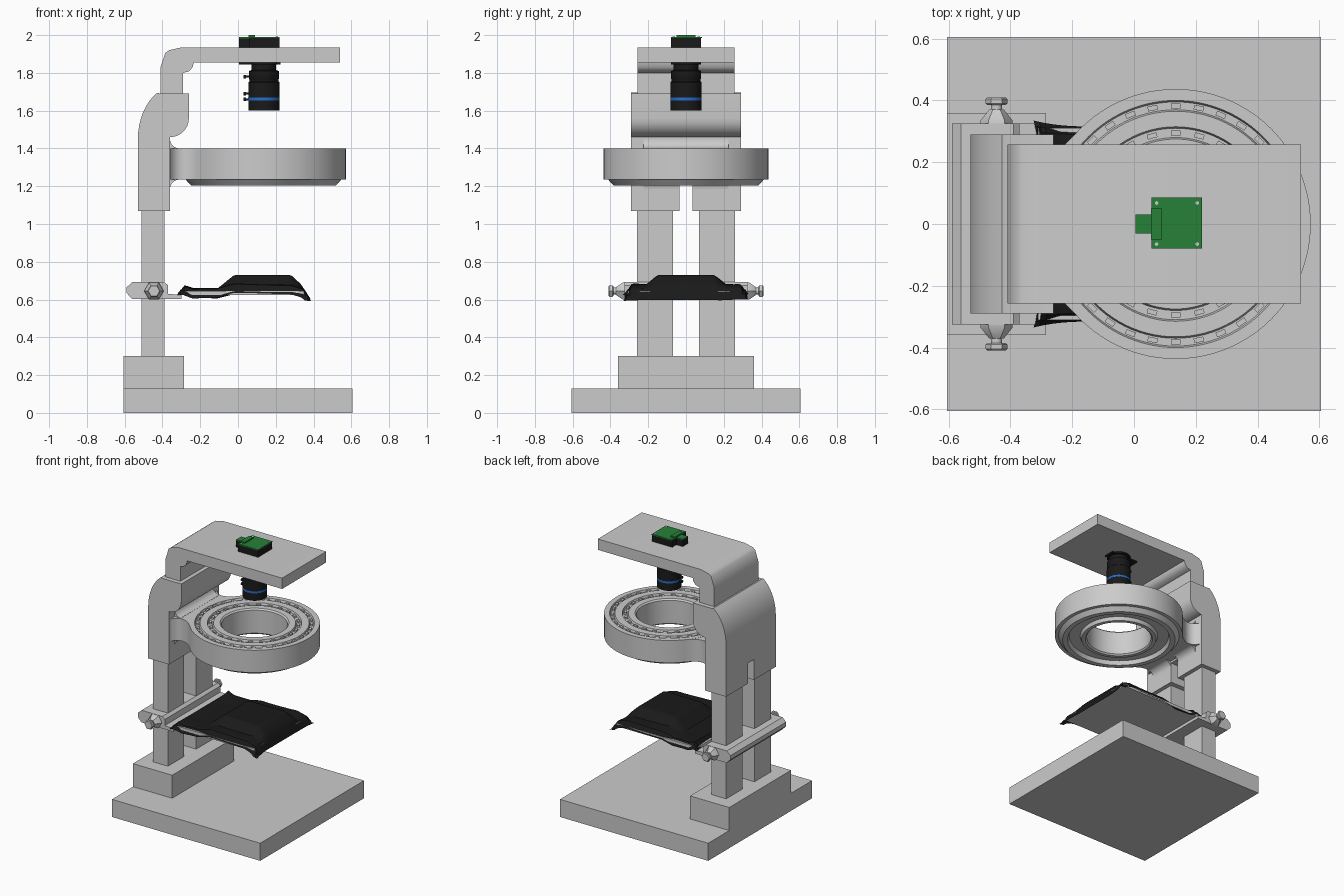
import bpy, bmesh
from math import sin, cos, pi, radians
from mathutils import Vector, Matrix

if "Cube" in bpy.data.objects:
    bpy.data.objects.remove(bpy.data.objects["Cube"])


def material(name, rgb):
    m = bpy.data.materials.new(name)
    m.diffuse_color = (*rgb, 1)
    m.use_nodes = True
    m.node_tree.nodes["Principled BSDF"].inputs["Base Color"].default_value = m.diffuse_color
    return m


BLACK = material("black", (0.01, 0.01, 0.01))
GREEN = material("green", (0.02, 0.22, 0.04))
BLUE = material("blue", (0.02, 0.15, 0.6))


def finish(name, bm, mat=None, smooth=True):
    bmesh.ops.recalc_face_normals(bm, faces=bm.faces)
    me = bpy.data.meshes.new(name)
    bm.to_mesh(me)
    bm.free()
    ob = bpy.data.objects.new(name, me)
    bpy.context.collection.objects.link(ob)
    if mat:
        me.materials.append(mat)
    if smooth:
        bpy.ops.object.select_all(action='DESELECT')
        ob.select_set(True)
        bpy.context.view_layer.objects.active = ob
        bpy.ops.object.shade_smooth_by_angle(angle=radians(35))
    return ob


def add_box(bm, x, y, z, turn=Matrix()):
    size = Matrix.Diagonal((x[1] - x[0], y[1] - y[0], z[1] - z[0], 1))
    mid = Matrix.Translation(((x[0] + x[1]) / 2, (y[0] + y[1]) / 2, (z[0] + z[1]) / 2))
    bmesh.ops.create_cube(bm, size=1, matrix=turn @ mid @ size)


def box(name, x, y, z, mat=None):
    bm = bmesh.new()
    add_box(bm, x, y, z)
    return finish(name, bm, mat, False)


def prism(name, pts, lo, hi, axis='y'):
    """Extrude an xz profile along y, or an xy profile along z."""
    bm = bmesh.new()
    f = bm.faces.new([bm.verts.new((a, lo, b) if axis == 'y' else (a, b, lo)) for a, b in pts])
    new = bmesh.ops.extrude_face_region(bm, geom=[f])['geom']
    shift = (0, hi - lo, 0) if axis == 'y' else (0, 0, hi - lo)
    bmesh.ops.translate(bm, vec=shift, verts=[v for v in new if isinstance(v, bmesh.types.BMVert)])
    return finish(name, bm)


def arc(cx, cz, rx, rz, a0, a1, n=8):
    return [(cx + rx * cos(radians(a0 + (a1 - a0) * i / n)),
             cz + rz * sin(radians(a0 + (a1 - a0) * i / n))) for i in range(n + 1)]


def lathe(name, prof, at, mat=None, n=64, turn=Matrix(), closed=False):
    """Revolve (radius, height) points; open profiles get end caps."""
    bm = bmesh.new()
    rings = [[bm.verts.new((r * cos(2 * pi * i / n), r * sin(2 * pi * i / n), z))
              for i in range(n)] for r, z in prof]
    pairs = list(zip(rings, rings[1:])) + ([(rings[-1], rings[0])] if closed else [])
    for a, b in pairs:
        for i in range(n):
            bm.faces.new((a[i], a[(i + 1) % n], b[(i + 1) % n], b[i]))
    if not closed:
        bm.faces.new(rings[0])
        bm.faces.new(rings[-1])
    bm.transform(Matrix.Translation(at) @ turn)
    return finish(name, bm, mat)


# base, plinth and the two posts
box("base", (-0.605, 0.605), (-0.605, 0.605), (0, 0.13))
box("plinth", (-0.605, -0.285), (-0.36, 0.36), (0.13, 0.30))
for s, side in ((-1, "front"), (1, "back")):
    box(side + "_post", (-0.51, -0.39), sorted((s * 0.07, s * 0.26)), (0.30, 1.25))

# column head with curved hood, slotted between the posts
head = prism("column_head",
             [(-0.36, 1.07), (-0.53, 1.07)] + arc(-0.33, 1.45, 0.20, 0.28, 180, 119)
             + [(-0.41, 1.69), (-0.26, 1.69)] + arc(-0.36, 1.56, 0.10, 0.10, 0, -90), -0.29, 0.29)
cutter = box("slot_cutter", (-0.6, -0.3), (-0.035, 0.035), (1.0, 1.22))
cutter.hide_render = True
mod = head.modifiers.new("slot", 'BOOLEAN')
mod.operation, mod.object, mod.solver = 'DIFFERENCE', cutter, 'EXACT'
bpy.context.view_layer.objects.active = head
bpy.ops.object.modifier_apply(modifier="slot")
bpy.data.objects.remove(cutter)

# neck joining the head to the light ring, with fillets above and below
half = [(-0.40, 0.285), (-0.36, 0.275), (-0.345, 0.25), (-0.32, 0.232), (-0.29, 0.227),
        (-0.26, 0.235), (-0.225, 0.256), (-0.197, 0.285), (-0.23, 0.20)]
prism("neck", half + [(-0.27, 0)] + [(x, -y) for x, y in reversed(half)], 1.235, 1.399, 'z')
prism("upper_fillet", [(-0.38, 1.39), (-0.38, 1.46)] + arc(-0.31, 1.45, 0.05, 0.05, 180, 270)
      + [(-0.31, 1.39)], -0.225, 0.225)
for s, side in ((-1, "front"), (1, "back")):
    prism(side + "_lower_fillet", [(-0.38, 1.24), (-0.38, 1.18)]
          + arc(-0.31, 1.185, 0.05, 0.05, 180, 90) + [(-0.31, 1.24)],
          *sorted((s * 0.04, s * 0.225)))

# upper arm carrying the camera
prism("camera_arm", [(-0.41, 1.69), (-0.41, 1.83), (-0.385, 1.905), (-0.365, 1.92), (-0.30, 1.935),
                     (0.54, 1.935), (0.54, 1.855), (-0.235, 1.855), (-0.24, 1.83),
                     (-0.26, 1.808), (-0.29, 1.80), (-0.29, 1.69)], -0.257, 0.257)

# light ring with two grooves on top and a recessed underside
CX = 0.135
lathe("light_ring", [(0.437, 1.235), (0.437, 1.40), (0.40, 1.40), (0.395, 1.385), (0.37, 1.385),
                     (0.365, 1.40), (0.315, 1.40), (0.31, 1.385), (0.28, 1.385), (0.275, 1.40),
                     (0.23, 1.40), (0.22, 1.39), (0.22, 1.22), (0.23, 1.21), (0.255, 1.21),
                     (0.265, 1.235), (0.34, 1.235), (0.35, 1.205), (0.385, 1.205),
                     (0.412, 1.235)], (CX, 0, 0), n=96, closed=True)
bm = bmesh.new()
for radius, count in ((0.3825, 32), (0.295, 24)):
    for i in range(count):
        turn = Matrix.Translation((CX, 0, 0)) @ Matrix.Rotation(2 * pi * i / count, 4, 'Z')
        add_box(bm, (radius - 0.008, radius + 0.008), (-0.016, 0.016), (1.38, 1.397), turn)
finish("ring_lamps", bm, None, False)

# clamp round the posts with a bolt at each end
prism("clamp", [(-0.59, 0.635), (-0.56, 0.603), (-0.30, 0.603), (-0.30, 0.625), (-0.37, 0.63),
                (-0.37, 0.675), (-0.39, 0.692), (-0.56, 0.692), (-0.59, 0.665)], -0.325, 0.325)
for s, side in ((-1, "front"), (1, "back")):
    turn = Matrix.Rotation(-s * pi / 2, 4, 'X')
    at = (-0.445, 0, 0.645)
    lathe(side + "_clamp_nut", [(0.052, 0.315), (0.052, 0.335), (0.024, 0.37)], at, None, 6, turn)
    lathe(side + "_clamp_shaft", [(0.018, 0.36), (0.018, 0.395)], at, None, 24, turn)
    lathe(side + "_clamp_bolt_head", [(0.03, 0.385), (0.035, 0.39), (0.035, 0.405), (0.03, 0.41)],
          at, None, 6, turn)

# tray and the cloth draped over it
box("tray", (-0.31, 0.35), (-0.31, 0.31), (0.625, 0.645))


def unit(v):
    return max(0, min(1, v))


bm = bmesh.new()
N = 48
bmesh.ops.create_grid(bm, x_segments=N, y_segments=N, size=1)
for v in bm.verts:
    u, w = v.co.x, v.co.y
    corner = 0.02 * abs(u * w) ** 6
    x = 0.03 + u * (0.335 + corner) + (0.005 if u > 0 else 0)
    y = w * (0.315 + corner)
    rise = min(unit((x + 0.11) / 0.09), unit((0.36 - x) / 0.08))
    across = unit((0.21 - abs(y)) / 0.06)
    z = 0.657 + 0.025 * rise + 0.048 * rise * across + 0.004 * sin(9 * x + 14 * y)* (1 - across)
    z += 0.02 * unit((-0.24 - x) / 0.05)
    edge = min(1 - abs(u), 1 - abs(w))
    z -= (0.05 + 0.01 * (u > 0.9)) * unit(1 - edge / 0.09)
    v.co = Vector((x, y, min(z, 0.73)))
finish("cloth", bm, BLACK)

# lens barrel with blue band and set screws
lathe("lens", [(0.082, 1.67), (0.082, 1.75), (0.077, 1.755), (0.077, 1.765), (0.08, 1.77),
               (0.08, 1.81), (0.065, 1.815), (0.065, 1.845), (0.08, 1.845), (0.08, 1.86)],
      (0.137, 0, 0), BLACK)
lathe("lens_band", [(0.083, 1.655), (0.083, 1.67)], (0.137, 0, 0), BLUE)
lathe("lens_front", [(0.06, 1.64), (0.07, 1.60), (0.082, 1.60), (0.082, 1.655), (0.06, 1.655)],
      (0.137, 0, 0), BLACK, closed=True)
for i, z in enumerate((1.69, 1.66, 1.78)):
    lathe("lens_screw_%d" % (i + 1), [(0.005, 0.07), (0.005, 0.095), (0.01, 0.095), (0.01, 0.108)],
          (0.137, 0, z), BLACK, 16, Matrix.Rotation(-pi / 2, 4, 'Y'))
box("lens_mount", (0.005, 0.225), (-0.04, 0.04), (1.845, 1.857), BLACK)

# camera body and circuit board above the arm
box("camera_body", (0.057, 0.22), (-0.08, 0.08), (1.935, 1.984), BLACK)
box("camera_plug", (0.005, 0.06), (-0.03, 0.03), (1.935, 1.982), BLACK)
box("circuit_board", (0.057, 0.22), (-0.08, 0.085), (1.984, 1.991), GREEN)
box("plug_cover", (0.005, 0.06), (-0.03, 0.03), (1.982, 1.989), GREEN)
box("board_socket", (0.055, 0.09), (-0.05, 0.05), (1.991, 2.0), GREEN)
for i, (x, y) in enumerate([(x, y) for x in (0.073, 0.205) for y in (-0.065, 0.068)]):
    lathe("board_screw_%d" % (i + 1), [(0.006, 1.99), (0.006, 1.993)], (x, y, 0), None, 12)
